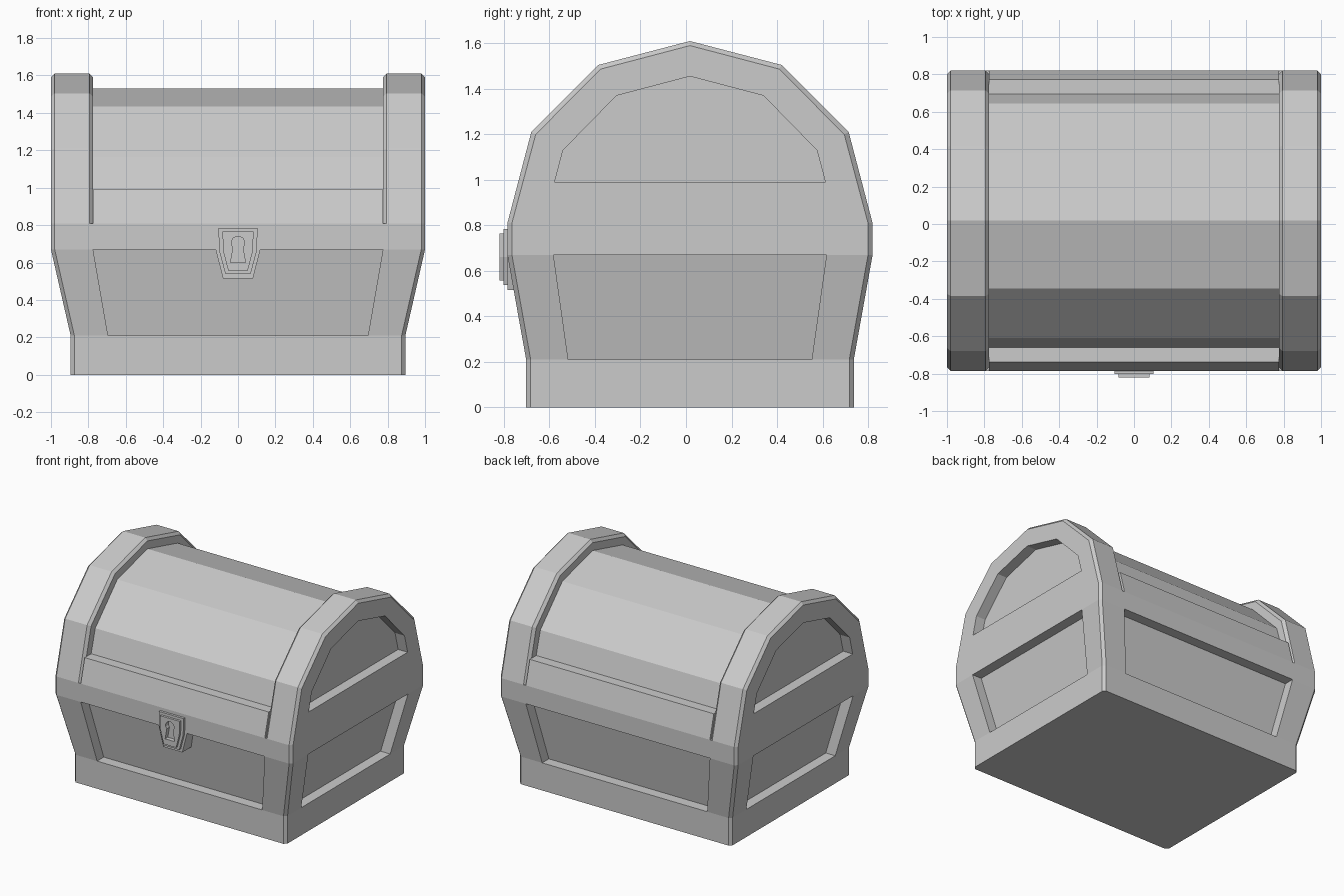
import bpy
import bmesh
import math

cube = bpy.data.objects.get("Cube")
if cube:
    bpy.data.objects.remove(cube, do_unlink=True)

YC = 0.0175  # centre of the chest, set back to leave room for the lock
GREY = (0.6, 0.6, 0.6, 1.0)

grey = bpy.data.materials.new("plain grey")
grey.use_nodes = True
grey.diffuse_color = GREY
grey.node_tree.nodes["Principled BSDF"].inputs["Base Color"].default_value = GREY


def loft(name, rings):
    """Skin a list of equally long closed rings and cap both ends."""
    bm = bmesh.new()
    loops = [[bm.verts.new(p) for p in ring] for ring in rings]
    n = len(loops[0])
    for a, b in zip(loops, loops[1:]):
        for i in range(n):
            j = (i + 1) % n
            bm.faces.new((a[i], a[j], b[j], b[i]))
    bm.faces.new(loops[0])
    bm.faces.new(loops[-1])
    bmesh.ops.recalc_face_normals(bm, faces=bm.faces)
    mesh = bpy.data.meshes.new(name)
    bm.to_mesh(mesh)
    bm.free()
    mesh.materials.append(grey)
    obj = bpy.data.objects.new(name, mesh)
    bpy.context.collection.objects.link(obj)
    return obj


def cut(obj, cutter):
    """Carve the cutter out of the object."""
    mod = obj.modifiers.new("cut", 'BOOLEAN')
    mod.operation = 'DIFFERENCE'
    mod.solver = 'EXACT'
    mod.object = cutter
    cutter.hide_render = True
    bpy.context.view_layer.objects.active = obj
    bpy.ops.object.modifier_apply(modifier=mod.name)


def drop(cutter):
    bpy.data.objects.remove(cutter, do_unlink=True)


def mirror_profile(half):
    """Close a half outline (out, z) that ends on the centre line."""
    return half + [(-u, z) for u, z in reversed(half) if u > 0]


def across_x(outline, x):
    return [(x, YC + u, z) for u, z in outline]


def across_y(outline, y):
    return [(u, y, z) for u, z in outline]


# Body: chamfered rectangle that flares above the plinth
def body_ring(hx, hy, z, c=0.02):
    quarter = [(hx, hy - c), (hx - c, hy)]
    pts = quarter + [(-x, y) for x, y in reversed(quarter)]
    pts += [(-x, -y) for x, y in pts]
    return [(x, YC + y, z) for x, y in pts]


body = loft("chest_body", [
    body_ring(0.895, 0.72, 0.0), body_ring(0.895, 0.72, 0.21),
    body_ring(1.0, 0.8025, 0.67), body_ring(1.0, 0.8025, 0.81)])

# Sunken panels on all four sides, parallel to the sloping walls
DEPTH = 0.08


def trapezoid(low, high):
    return [(-low, 0.21), (low, 0.21), (high, 0.67), (-high, 0.67)]


for s in (-1, 1):
    shape = trapezoid(0.695, 0.775)
    inner = [(u, YC + s * ((0.72 if z < 0.5 else 0.8025) - DEPTH), z) for u, z in shape]
    cutter = loft("panel_cutter", [inner, across_y(shape, YC + s * 1.1)])
    cut(body, cutter)
    drop(cutter)

    shape = trapezoid(0.535, 0.60)
    inner = [(s * ((0.895 if z < 0.5 else 1.0) - DEPTH), YC + u, z) for u, z in shape]
    cutter = loft("panel_cutter", [inner, across_x(shape, s * 1.2)])
    cut(body, cutter)
    drop(cutter)

# Lid barrel: band with a ledge, then the recessed faceted vault
barrel = mirror_profile([(0.8025, 0.81), (0.755, 0.99), (0.6775, 0.99),
                         (0.6275, 1.165), (0.3625, 1.435), (0, 1.53)])
loft("lid_barrel", [across_x(barrel, -0.775), across_x(barrel, 0.775)])

# Lid end arches with chamfered rims and a sunken end panel
outer = mirror_profile([(0.8025, 0.81), (0.6975, 1.21), (0.4025, 1.505), (0, 1.61)])
inset = mirror_profile([(0.7825, 0.81), (0.678, 1.20), (0.392, 1.487), (0, 1.59)])
end_panel = mirror_profile([(0.595, 0.99), (0.558, 1.13), (0.323, 1.37), (0, 1.455)])
for s, side in ((-1, "right"), (1, "left")):
    arch = loft(side + "_lid_arch", [
        across_x(inset, s * 0.775), across_x(outer, s * 0.795),
        across_x(outer, s * 0.98), across_x(inset, s * 1.0)])
    cutter = loft("arch_cutter", [across_x(end_panel, s * (1.0 - DEPTH)),
                                  across_x(end_panel, s * 1.2)])
    cut(arch, cutter)
    drop(cutter)


# Lock: backing tab below the rim, two stepped plates and a keyhole
def slab(name, half, y0, y1):
    outline = half + [(-u, z) for u, z in reversed(half)]
    return loft(name, [across_y(outline, y0), across_y(outline, y1)])


slab("lock_tab", [(0.12, 0.67), (0.08, 0.515)], -0.785, -0.66)
back_plate = slab("lock_back_plate",
                  [(0.105, 0.785), (0.10, 0.66), (0.067, 0.538)], -0.803, -0.78)
front_plate = slab("lock_front_plate",
                   [(0.083, 0.765), (0.079, 0.66), (0.052, 0.557)], -0.82, -0.803)
arc = [math.radians(90 - 150 * (i + 0.5) / 5) for i in range(5)]
hole = [(0.036 * math.cos(a), 0.705 + 0.036 * math.sin(a)) for a in arc] + [(0.04, 0.60)]
keyhole = slab("keyhole_cutter", hole, -0.9, -0.788)
for plate in (back_plate, front_plate):
    cut(plate, keyhole)
drop(keyhole)
